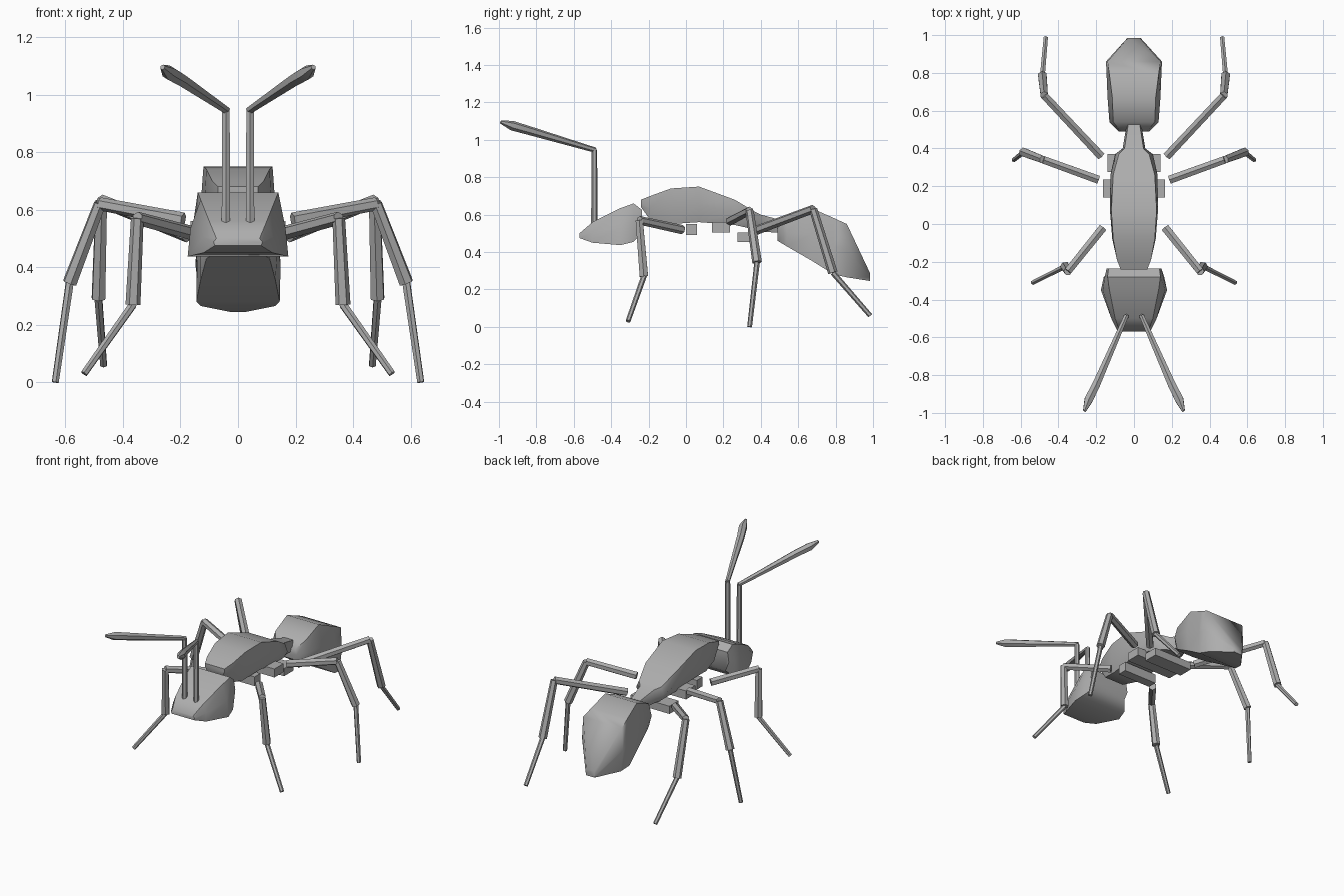
import bpy, bmesh, math
from mathutils import Vector

cube = bpy.data.objects.get("Cube")
if cube:
    bpy.data.objects.remove(cube, do_unlink=True)

GREY = (0.42, 0.42, 0.42, 1)
grey = bpy.data.materials.new("body grey")
grey.use_nodes = True
grey.diffuse_color = GREY
grey.node_tree.nodes["Principled BSDF"].inputs["Base Color"].default_value = GREY


def loft(name, rings, smooth):
    """Skin a list of equally long point rings and cap both ends."""
    bm = bmesh.new()
    loops = [[bm.verts.new(p) for p in ring] for ring in rings]
    n = len(loops[0])
    for a, b in zip(loops, loops[1:]):
        for i in range(n):
            j = (i + 1) % n
            bm.faces.new((a[i], a[j], b[j], b[i]))
    bm.faces.new(loops[0])
    bm.faces.new(loops[-1])
    bmesh.ops.recalc_face_normals(bm, faces=bm.faces)
    mesh = bpy.data.meshes.new(name)
    bm.to_mesh(mesh)
    bm.free()
    mesh.shade_smooth()
    mesh.set_sharp_from_angle(angle=math.radians(smooth))
    mesh.materials.append(grey)
    obj = bpy.data.objects.new(name, mesh)
    bpy.context.collection.objects.link(obj)
    return obj


def body(name, sections):
    """Sections: y, bottom z, top z, half widths at bottom, middle and top."""
    rings = []
    for y, low, high, wb, wm, wt in sections:
        mid = (low + high) / 2
        half = [(wb, low), (wm, mid), (wt, high)]
        rings.append([(x, y, z) for x, z in half]
                     + [(-x, y, z) for x, z in reversed(half)])
    return loft(name, rings, 50)


def limb(name, points, radii, sides=6):
    """Prism with a radius at each point, square to its overall direction."""
    pts = [Vector(p) for p in points]
    turn = (pts[-1] - pts[0]).to_track_quat("Z", "Y")
    rings = []
    for p, r in zip(pts, radii):
        rings.append([p + turn @ Vector((r * math.cos(a), r * math.sin(a), 0))
                      for a in (math.tau * (i + 0.5) / sides for i in range(sides))])
    return loft(name, rings, 50)


# Body segments
body("head", [
    (-0.57, 0.475, 0.50, 0.08, 0.085, 0.075),
    (-0.50, 0.45, 0.56, 0.12, 0.12, 0.10),
    (-0.35, 0.437, 0.635, 0.175, 0.165, 0.13),
    (-0.28, 0.455, 0.66, 0.16, 0.155, 0.14),
    (-0.235, 0.50, 0.625, 0.12, 0.145, 0.135)])
body("thorax", [
    (-0.24, 0.64, 0.68, 0.06, 0.07, 0.07),
    (-0.19, 0.57, 0.70, 0.07, 0.09, 0.09),
    (-0.08, 0.55, 0.74, 0.09, 0.115, 0.11),
    (0.07, 0.56, 0.75, 0.10, 0.127, 0.12),
    (0.26, 0.545, 0.68, 0.10, 0.125, 0.11),
    (0.37, 0.52, 0.615, 0.07, 0.10, 0.08),
    (0.40, 0.51, 0.60, 0.045, 0.06, 0.05),
    (0.53, 0.50, 0.565, 0.03, 0.038, 0.03)])
body("abdomen", [
    (0.49, 0.46, 0.53, 0.06, 0.08, 0.07),
    (0.54, 0.43, 0.58, 0.11, 0.13, 0.11),
    (0.67, 0.355, 0.635, 0.13, 0.14, 0.115),
    (0.79, 0.28, 0.582, 0.145, 0.145, 0.13),
    (0.86, 0.265, 0.55, 0.13, 0.148, 0.14),
    (0.985, 0.245, 0.285, 0.03, 0.035, 0.03)])

# Hip bars under the thorax
for pos, y0, y1, z0, z1, w in [("front", 0.0, 0.06, 0.49, 0.55, 0.12),
                               ("middle", 0.14, 0.235, 0.505, 0.56, 0.165),
                               ("rear", 0.275, 0.37, 0.455, 0.505, 0.14)]:
    body(pos + "_hip", [(y, z0, z1, w, w, w) for y in (y0, y1)])

# Legs: hip, knee, ankle, tip
LEGS = {
    "front": [(0.165, -0.02, 0.52), (0.35, -0.25, 0.57), (0.365, -0.225, 0.27), (0.535, -0.31, 0.03)],
    "middle": [(0.19, 0.235, 0.565), (0.48, 0.34, 0.62), (0.585, 0.38, 0.345), (0.635, 0.34, 0.0)],
    "rear": [(0.175, 0.36, 0.51), (0.475, 0.68, 0.63), (0.485, 0.785, 0.29), (0.467, 0.985, 0.06)]}
PARTS = [("thigh", 0.025, 0.023), ("shin", 0.022, 0.026), ("foot", 0.015, 0.013)]

for side, s in (("left", 1), ("right", -1)):
    def flip(points):
        return [(s * x, y, z) for x, y, z in points]

    for pos, joints in LEGS.items():
        for i, (part, r0, r1) in enumerate(PARTS):
            limb(f"{side}_{pos}_{part}", flip(joints[i:i + 2]), (r0, r1))

    # Antennae: upright stalk and club-shaped end
    limb(side + "_antenna_stalk",
         flip([(0.042, -0.49, 0.555), (0.042, -0.49, 0.945)]), (0.017, 0.015))
    limb(side + "_antenna_club",
         flip([(0.04, -0.485, 0.945), (0.20, -0.85, 1.053),
               (0.24, -0.93, 1.076), (0.262, -0.99, 1.095)]),
         (0.014, 0.024, 0.026, 0.009))
